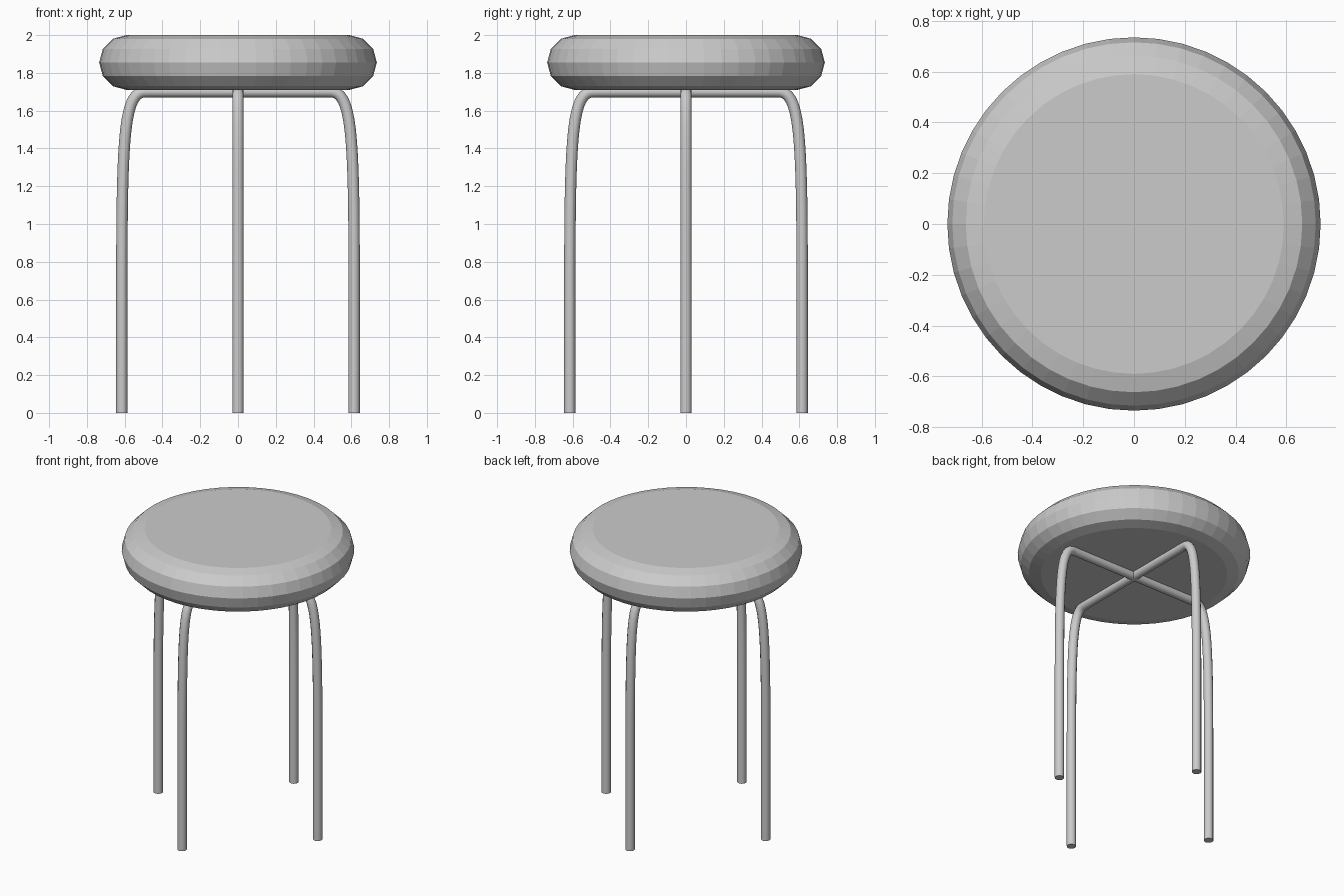
import bpy, bmesh
from math import sin, cos, pi, radians
from mathutils import Matrix

if "Cube" in bpy.data.objects:
    bpy.data.objects.remove(bpy.data.objects["Cube"])


def make_seat():
    # Flat-faced round cushion: half-circle rim profile spun about z
    prof = [(0, 1.71)]
    prof += [(0.59 + 0.145 * cos(a), 1.855 + 0.145 * sin(a))
             for a in (radians(d) for d in range(-90, 91, 30))]
    prof += [(0, 2.0)]
    bm = bmesh.new()
    vs = [bm.verts.new((r, 0, z)) for r, z in prof]
    es = [bm.edges.new(p) for p in zip(vs, vs[1:])]
    bmesh.ops.spin(bm, geom=vs + es, cent=(0, 0, 0), axis=(0, 0, 1),
                   angle=2 * pi, steps=48, use_duplicate=False)
    bmesh.ops.remove_doubles(bm, verts=bm.verts, dist=1e-4)
    bmesh.ops.recalc_face_normals(bm, faces=bm.faces)
    me = bpy.data.meshes.new("seat")
    bm.to_mesh(me)
    bm.free()
    ob = bpy.data.objects.new("seat", me)
    bpy.context.collection.objects.link(ob)


def make_leg_pair(name, angle):
    # One tube bent into an upside-down U, crossing under the seat
    half = [  # (x, z), inward handle, outward handle
        ((0.49, 1.70), (0.3, 1.70), (0.60, 1.70)),
        ((0.615, 0.70), (0.615, 1.50), (0.615, 0.5)),
        ((0.615, 0.0), (0.615, 0.2), (0.615, -0.1)),
    ]
    flip = lambda p: (-p[0], p[1])
    pts = [(flip(c), flip(o), flip(i)) for c, i, o in reversed(half)] + half
    cu = bpy.data.curves.new(name, 'CURVE')
    cu.dimensions = '3D'
    cu.resolution_u = 16
    cu.bevel_depth = 0.03
    cu.bevel_resolution = 4
    cu.use_fill_caps = True
    sp = cu.splines.new('BEZIER')
    sp.bezier_points.add(len(pts) - 1)
    for bp, (c, l, r) in zip(sp.bezier_points, pts):
        bp.handle_left_type = bp.handle_right_type = 'FREE'
        bp.co = (c[0], 0, c[1])
        bp.handle_left = (l[0], 0, l[1])
        bp.handle_right = (r[0], 0, r[1])
    cu.transform(Matrix.Rotation(angle, 4, 'Z'))
    ob = bpy.data.objects.new(name, cu)
    bpy.context.collection.objects.link(ob)
    bpy.ops.object.select_all(action='DESELECT')
    ob.select_set(True)
    bpy.context.view_layer.objects.active = ob
    bpy.ops.object.convert(target='MESH')
    bpy.ops.object.shade_smooth_by_angle(angle=radians(40))


make_seat()
make_leg_pair("side_legs", 0)
make_leg_pair("front_back_legs", pi / 2)
